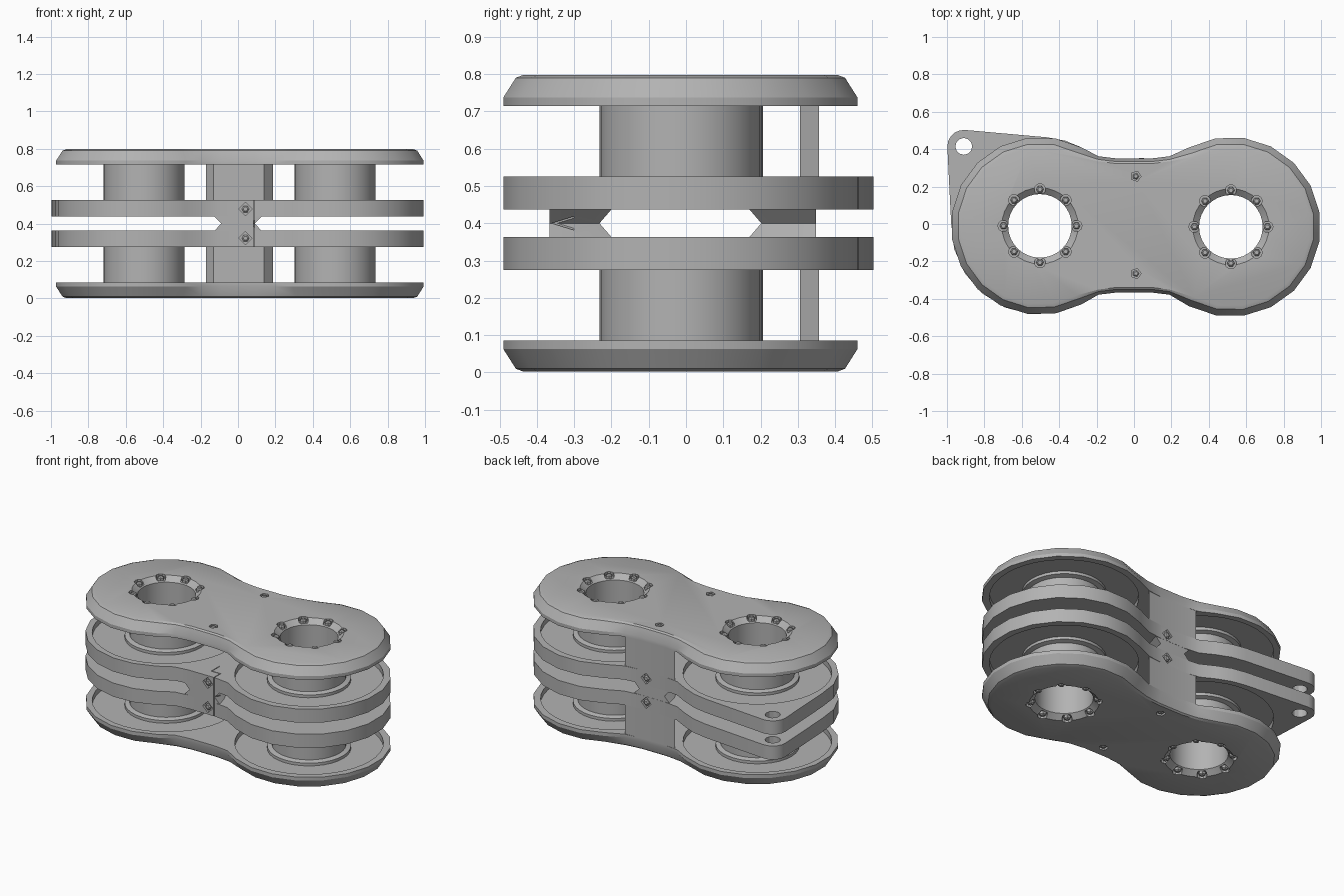
import bpy, bmesh
from math import sin, cos, radians, tau
from mathutils import Matrix, Vector

old = bpy.data.objects.get("Cube")
if old:
    bpy.data.objects.remove(old, do_unlink=True)

grey = bpy.data.materials.new("machined_grey")
grey.use_nodes = True
COLOUR = (0.45, 0.45, 0.45, 1)
grey.diffuse_color = COLOUR
grey.node_tree.nodes["Principled BSDF"].inputs["Base Color"].default_value = COLOUR

MID = 0.4                                  # height of the mirror plane
LEFT, RIGHT = (0.518, -0.015), (-0.503, -0.01)
LOBES = (LEFT, RIGHT)
EAR = (-0.91, 0.415)
BORE = 0.17


# ---- helpers ----
def arc(c, r, a0, a1, n):
    angles = [radians(a0 + (a1 - a0) * i / n) for i in range(n + 1)]
    return [(c[0] + r * cos(a), c[1] + r * sin(a)) for a in angles]


def circle(c, r, n=32):
    return [(c[0] + r * cos(tau * i / n), c[1] + r * sin(tau * i / n)) for i in range(n)]


def rect(x0, x1, y0, y1):
    return [(x0, y0), (x1, y0), (x1, y1), (x0, y1)]


def add_loft(bm, rings, tube=False, matrix=Matrix()):
    """Skin a stack of (outline, height) rings, capped or closed into a tube."""
    loops = [[bm.verts.new(matrix @ Vector((x, y, z))) for x, y in pts] for pts, z in rings]
    pairs = list(zip(loops, loops[1:]))
    if tube:
        pairs.append((loops[-1], loops[0]))
    else:
        bm.faces.new(loops[0][::-1])
        bm.faces.new(loops[-1])
    for a, b in pairs:
        for i in range(len(a)):
            j = (i + 1) % len(a)
            bm.faces.new((a[i], a[j], b[j], b[i]))


def make(name, lofts):
    """lofts: list of (rings, tube, matrix), heights measured from the mirror plane."""
    bm = bmesh.new()
    for rings, tube, matrix in lofts:
        add_loft(bm, rings, tube, matrix)
    bmesh.ops.recalc_face_normals(bm, faces=bm.faces)
    mesh = bpy.data.meshes.new(name)
    bm.to_mesh(mesh)
    bm.free()
    ob = bpy.data.objects.new(name, mesh)
    ob.location.z = MID
    bpy.context.collection.objects.link(ob)
    mesh.materials.append(grey)
    return ob


def solid(*rings, matrix=Matrix()):
    return (rings, False, matrix)


def prism(pts, z0, z1, matrix=Matrix()):
    return solid((pts, z0), (pts, z1), matrix=matrix)


def cut(ob, lofts):
    cutter = make("cutter", lofts)
    cutter.hide_render = True
    mod = ob.modifiers.new("cut", 'BOOLEAN')
    mod.operation, mod.solver, mod.object = 'DIFFERENCE', 'EXACT', cutter
    bpy.context.view_layer.update()
    bpy.context.view_layer.objects.active = ob
    bpy.ops.object.modifier_apply(modifier=mod.name)
    bpy.data.objects.remove(cutter, do_unlink=True)


def finish(ob):
    """Mirror the upper half downwards and shade."""
    mod = ob.modifiers.new("mirror", 'MIRROR')
    mod.use_axis = (False, False, True)
    mod.use_mirror_merge = False
    bpy.ops.object.select_all(action='DESELECT')
    ob.select_set(True)
    bpy.context.view_layer.objects.active = ob
    bpy.ops.object.modifier_apply(modifier=mod.name)
    bpy.ops.object.shade_smooth_by_angle(angle=radians(25))


def outline(d=0.0, ear=False):
    """Two-lobed plate outline, shrunk by d, with an optional corner ear."""
    r, back, front = 0.475 - d, 0.35 - d * 0.5, -0.366 + d * 0.5
    pts = arc(LEFT, r + 0.005, -118, 118, 13)
    pts += [(0.19, back + 0.012), (0.09, back), (-0.09, back), (-0.19, back + 0.012)]
    if ear:
        pts += arc(RIGHT, r, 62, 85, 2) + arc(EAR, 0.088, 85, 180, 5)
        pts += arc(RIGHT, r, 178, 298, 7)
    else:
        pts += arc(RIGHT, r, 62, 298, 13)
    pts += [(-0.19, front - 0.012), (-0.09, front), (0.09, front), (0.19, front - 0.012)]
    return pts


# ---- screw positions ----
ring_spots = [p for c in LOBES for p in circle(c, 0.195, 8)]
waist_spots = [(0.01, 0.255), (0.01, -0.265)]
side_mats = [Matrix.Translation((0.04, -0.345, 0.078)) @ Matrix.Rotation(radians(90), 4, 'X'),
             Matrix.Translation((0.04, 0.33, 0.078)) @ Matrix.Rotation(radians(-90), 4, 'X')]

# ---- outer plates: chamfered rim, recessed inside, countersunk bores ----
outer = make("outer_plates", [solid((outline(), 0.315), (outline(), 0.337),
                                    (outline(0.034), 0.39), (outline(0.055), 0.398))])
cut(outer, [prism(circle(c, 0.435, 40), 0.3, 0.35) for c in LOBES])
cut(outer, [solid((circle(c, BORE), 0.34), (circle(c, BORE), 0.368),
                  (circle(c, 0.205), 0.399), (circle(c, 0.205), 0.42)) for c in LOBES])
cut(outer, [prism(circle(p, 0.03, 10), 0.374, 0.42) for p in ring_spots])
cut(outer, [prism(circle(p, 0.028, 5), 0.385, 0.42) for p in waist_spots])
finish(outer)

# ---- inner plates: straight rim with ear, recessed on the sheave side ----
clasp = [prism(rect(0.083, 0.088, -0.42, -0.3), -0.02, 0.2)]
clasp_top = [prism(rect(0.02, 0.088, -0.304, -0.299), 0.115, 0.2),
             prism(rect(0.02, 0.025, -0.298, -0.22), 0.115, 0.2)]
inner = make("inner_plates", [prism(outline(0, True), 0.037, 0.125)])
cut(inner, [prism(circle(c, 0.435, 40), 0.09, 0.2) for c in LOBES])
cut(inner, [prism(circle(c, BORE), 0.0, 0.2) for c in LOBES])
cut(inner, [prism(circle(EAR, 0.045, 12), 0.0, 0.2)])
cut(inner, [prism(circle((0, 0), 0.036, 4), 0.008, 0.1, m) for m in side_mats])
cut(inner, clasp)
cut(inner, clasp_top)
finish(inner)


# ---- middle spacers: waisted blocks between the inner plates ----
def spacer_plan(y_out, y_in, half, pinch):
    y_mid = y_out + (y_in - y_out) * 0.45
    return [(-half, y_out), (half, y_out), (half - 0.02, y_mid), (pinch, y_in),
            (-pinch, y_in), (-half + 0.02, y_mid)]


spacers = make("middle_spacers", [
    solid((spacer_plan(y_out, y_in + s * 0.032, 0.09, 0.04), 0.0),
          (spacer_plan(y_out, y_in, 0.125, 0.06), 0.037))
    for y_out, y_in, s in ((-0.366, -0.2, -1), (0.349, 0.17, 1))])
cut(spacers, clasp)
finish(spacers)

# ---- back walls joining outer and inner plates ----
wall = [(-0.172, 0.357), (-0.13, 0.305), (0.14, 0.305), (0.186, 0.357),
        (0.09, 0.35), (-0.09, 0.35)]
finish(make("back_walls", [prism(wall, 0.125, 0.315)]))

# ---- sheave hubs: hollow, with a collar at each end ----
hub_profile = [(BORE, 0.09), (0.245, 0.09), (0.245, 0.108), (0.217, 0.116),
               (0.217, 0.324), (0.245, 0.332), (0.245, 0.35), (BORE, 0.35)]
finish(make("sheave_hubs", [([(circle(c, r), z) for r, z in hub_profile], True, Matrix())
                            for c in LOBES]))


# ---- screws ----
def screw(p, r, z0, z1, n=6, matrix=Matrix()):
    return solid((circle(p, r, n), z0), (circle(p, r, n), z1 - 0.006),
                 (circle(p, r * 0.6, n), z1), matrix=matrix)


finish(make("bore_screws", [screw(p, 0.02, 0.365, 0.395) for p in ring_spots]))
finish(make("waist_screws", [screw(p, 0.018, 0.38, 0.397, 5) for p in waist_spots]))
finish(make("side_screws", [screw((0, 0), 0.02, 0.0, 0.022, 6, m) for m in side_mats]))
